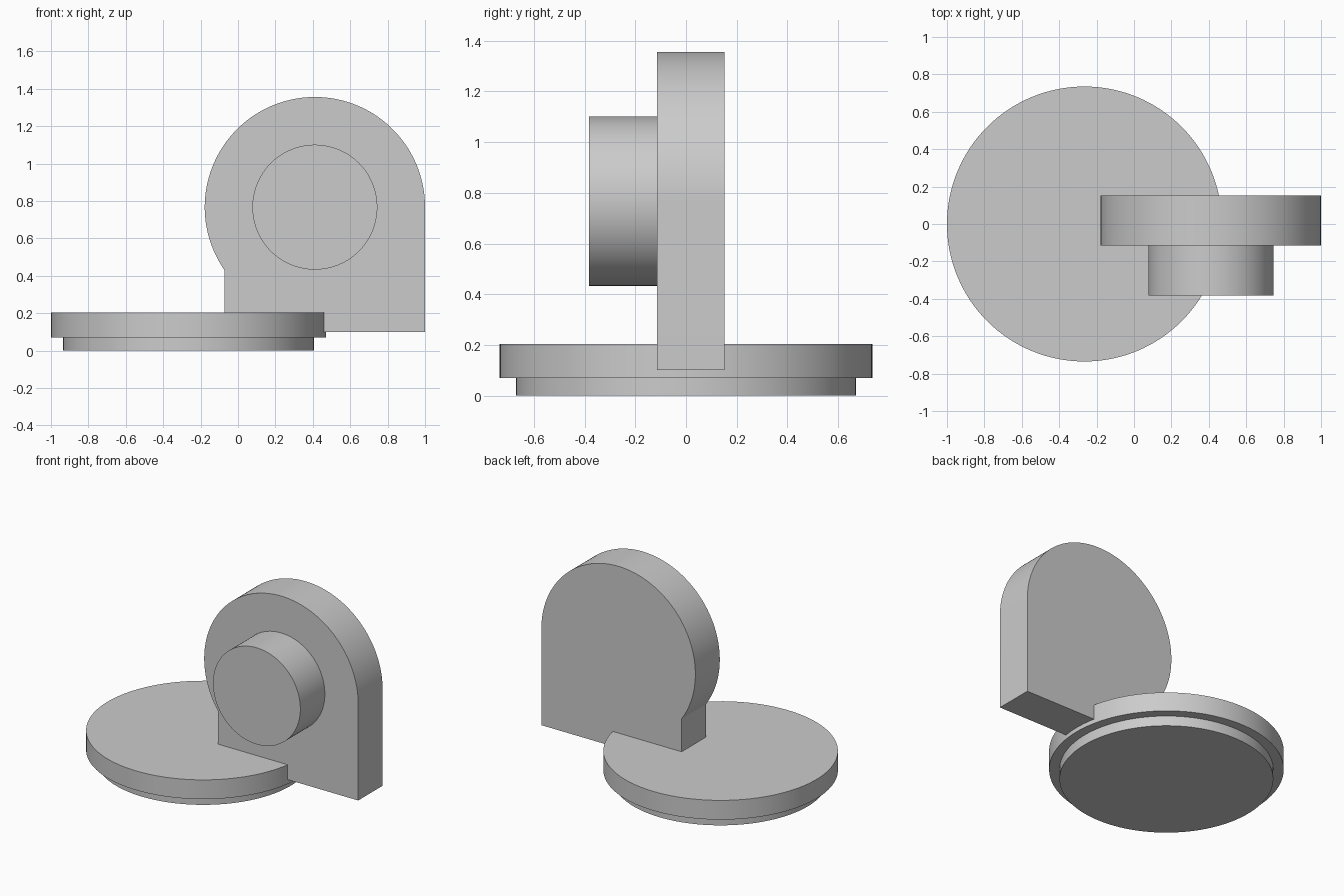
import bpy
import bmesh
from math import atan2, cos, pi, radians, sin, sqrt
from mathutils import Vector

cube = bpy.data.objects.get("Cube")
if cube:
    bpy.data.objects.remove(cube, do_unlink=True)

GREY = (0.6, 0.6, 0.6, 1)
grey = bpy.data.materials.new("plain grey")
grey.use_nodes = True
grey.diffuse_color = GREY
grey.node_tree.nodes["Principled BSDF"].inputs["Base Color"].default_value = GREY


def arc(cx, cy, radius, start, end, steps):
    return [(cx + radius * cos(start + (end - start) * i / steps),
             cy + radius * sin(start + (end - start) * i / steps))
            for i in range(steps + 1)]


def circle(cx, cy, radius):
    return arc(cx, cy, radius, 0, 2 * pi, 128)[:-1]


def extrude(name, outline, to_point, low, high):
    """Extrude a 2D outline between two depths."""
    bm = bmesh.new()
    face = bm.faces.new([bm.verts.new(to_point(a, b, low)) for a, b in outline])
    new = bmesh.ops.extrude_face_region(bm, geom=[face])["geom"]
    offset = Vector(to_point(0, 0, high)) - Vector(to_point(0, 0, low))
    bmesh.ops.translate(bm, vec=offset,
                        verts=[v for v in new if isinstance(v, bmesh.types.BMVert)])
    bmesh.ops.recalc_face_normals(bm, faces=bm.faces)
    mesh = bpy.data.meshes.new(name)
    bm.to_mesh(mesh)
    bm.free()
    mesh.materials.append(grey)
    obj = bpy.data.objects.new(name, mesh)
    bpy.context.collection.objects.link(obj)
    bpy.ops.object.select_all(action="DESELECT")
    obj.select_set(True)
    bpy.context.view_layer.objects.active = obj
    bpy.ops.object.shade_smooth_by_angle(angle=radians(30))
    return obj


def flat(a, b, depth):
    return (a, b, depth)


def upright(a, b, depth):
    return (a, depth, b)


# Stepped round base
BASE_X = -0.265
extrude("base_foot", circle(BASE_X, 0, 0.67), flat, 0, 0.07)
extrude("base_disc", circle(BASE_X, 0, 0.735), flat, 0.07, 0.203)

# Upright plate: rounded head running into a narrower, square-ended stem
CX, CZ, R = 0.411, 0.767, 0.589
LEFT, BOTTOM = -0.073, 0.1
drop = sqrt(R ** 2 - (CX - LEFT) ** 2)
end = atan2(-drop, LEFT - CX) + 2 * pi
plate = arc(CX, CZ, R, 0, end, 96) + [(LEFT, BOTTOM), (CX + R, BOTTOM)]
extrude("upright_plate", plate, upright, -0.115, 0.152)

# Round boss on the front of the plate
extrude("front_boss", circle(CX, CZ, 0.334), upright, -0.383, -0.115)
